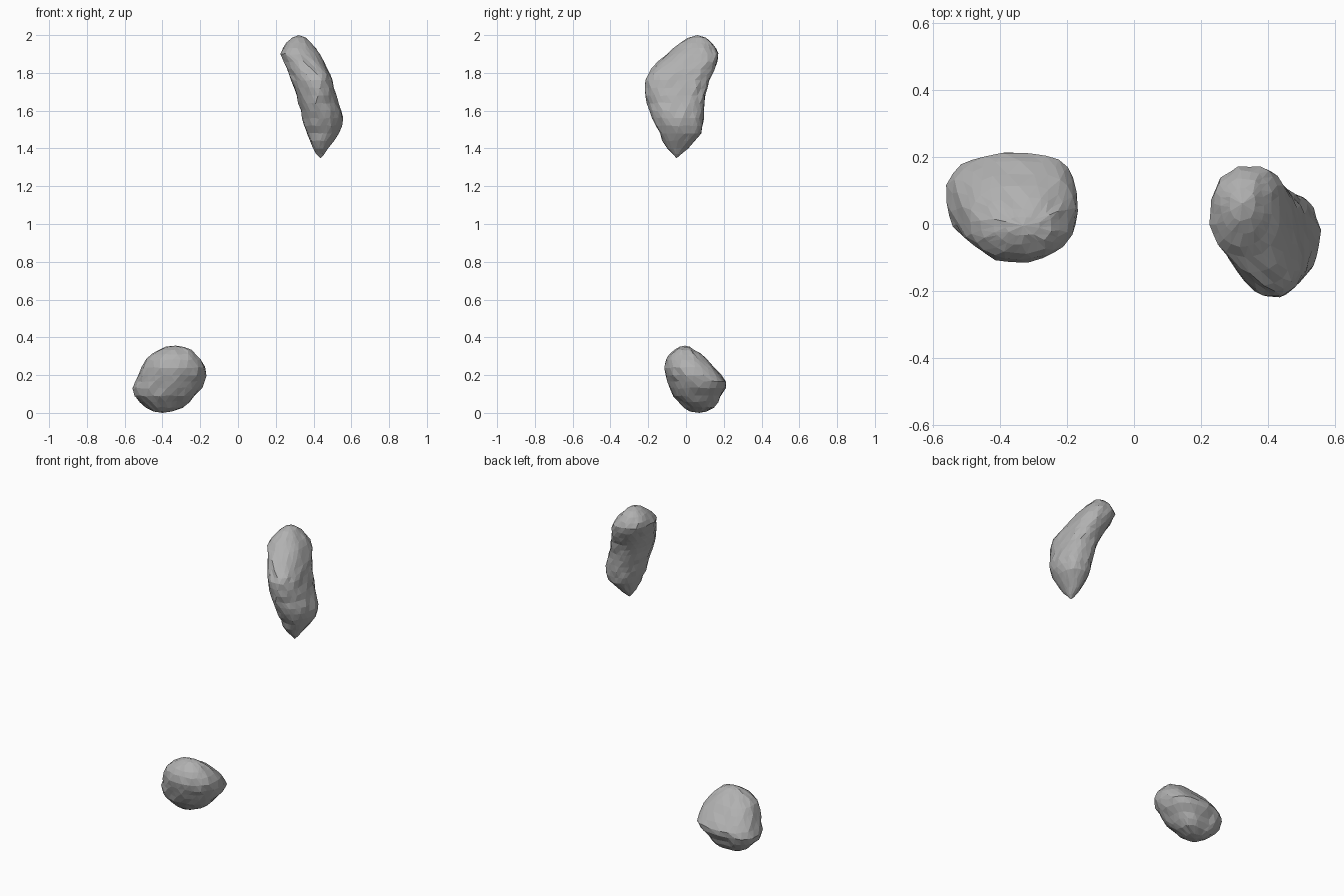
import bpy, bmesh, math, random
from mathutils import Vector

random.seed(4)
SIDES = 24

# Dark grey stone
stone = bpy.data.materials.new("stone_grey")
stone.diffuse_color = (0.44, 0.44, 0.44, 1)


def power(v, n):
    return math.copysign(abs(v) ** (2.0 / n), v)


def rock(name, bottom, rings, top, back_left, back_right, dents):
    """Loft of irregular rings:
    (z, x min, x max, y min, y max, x shift per y in front, same at back)."""
    bm = bmesh.new()
    loops = []
    for i, (z, x0, x1, y0, y1, front, back) in enumerate(rings):
        loop = []
        jitter = min(0.004, 0.02 * (x1 - x0))
        for k in range(SIDES):
            a = (k + 0.5 * (i % 2)) * math.tau / SIDES
            c, s = math.cos(a), math.sin(a)
            n = 2.1 if s < 0 else (back_left if c < 0 else back_right)
            dy = power(s, n) * (y1 - y0) / 2
            shear = front if dy < 0 else back
            x = (x0 + x1) / 2 + power(c, n) * (x1 - x0) / 2 + shear * dy
            p = Vector((x, (y0 + y1) / 2 + dy, z))
            p += Vector([random.uniform(-1, 1) * jitter for _ in range(3)])
            # small chips and cracks
            mid = Vector(((x0 + x1) / 2, (y0 + y1) / 2, z))
            for site, depth in dents:
                d = (p - Vector(site)).length
                if d < 0.05:
                    p += (mid - p).normalized() * depth * (1 - d / 0.05)
            loop.append(bm.verts.new(p))
        loops.append(loop)
    # triangulated bands between staggered rings
    for i in range(len(loops) - 1):
        a, b = loops[i], loops[i + 1]
        for k in range(SIDES):
            m = (k + 1) % SIDES
            if i % 2 == 0:
                bm.faces.new((a[k], a[m], b[k]))
                bm.faces.new((a[m], b[m], b[k]))
            else:
                bm.faces.new((a[k], a[m], b[m]))
                bm.faces.new((a[k], b[m], b[k]))
    # end tips
    low, high = bm.verts.new(bottom), bm.verts.new(top)
    for k in range(SIDES):
        m = (k + 1) % SIDES
        bm.faces.new((low, loops[0][m], loops[0][k]))
        bm.faces.new((high, loops[-1][k], loops[-1][m]))
    # merge the slivers near the tips
    bmesh.ops.remove_doubles(bm, verts=bm.verts, dist=0.011)
    bmesh.ops.recalc_face_normals(bm, faces=bm.faces)
    mesh = bpy.data.meshes.new(name)
    bm.to_mesh(mesh)
    bm.free()
    mesh.materials.append(stone)
    obj = bpy.data.objects.new(name, mesh)
    bpy.context.collection.objects.link(obj)
    return obj


# Rounded stone at the bottom
rock("lower_stone", (-0.40, 0.07, 0.0), [
    (0.008, -0.45, -0.35, 0.02, 0.11, 0, 0),
    (0.03, -0.485, -0.29, -0.01, 0.15, 0, 0),
    (0.06, -0.52, -0.255, -0.04, 0.17, 0, 0),
    (0.09, -0.55, -0.225, -0.065, 0.185, 0, 0),
    (0.13, -0.56, -0.19, -0.083, 0.212, 0, 0),
    (0.165, -0.547, -0.177, -0.097, 0.215, 0, 0.06),
    (0.20, -0.53, -0.171, -0.107, 0.187, 0, 0.06),
    (0.24, -0.51, -0.173, -0.115, 0.152, 0, 0.04),
    (0.28, -0.487, -0.195, -0.108, 0.113, 0, 0),
    (0.31, -0.455, -0.22, -0.087, 0.077, 0, 0),
    (0.333, -0.42, -0.245, -0.06, 0.047, 0, 0),
    (0.349, -0.385, -0.28, -0.035, 0.02, 0, 0),
], (-0.33, -0.005, 0.356), 2.7, 2.7,
    [((-0.46, 0.20, 0.14), 0.02), ((-0.42, 0.16, 0.07), 0.02)])

# Tall, bent stone at the top
rock("upper_stone", (0.437, -0.05, 1.348), [
    (1.37, 0.415, 0.458, -0.07, -0.025, 0, 0),
    (1.40, 0.397, 0.478, -0.10, 0.01, 0.05, 0),
    (1.44, 0.38, 0.508, -0.127, 0.045, 0.1, 0),
    (1.48, 0.366, 0.535, -0.145, 0.08, 0.1, 0),
    (1.52, 0.353, 0.55, -0.165, 0.09, 0.1, -0.02),
    (1.56, 0.342, 0.555, -0.18, 0.093, 0.05, -0.02),
    (1.60, 0.333, 0.545, -0.195, 0.096, 0, 0),
    (1.64, 0.32, 0.532, -0.207, 0.1, 0, 0),
    (1.68, 0.308, 0.52, -0.214, 0.104, -0.05, 0.03),
    (1.72, 0.294, 0.507, -0.218, 0.112, -0.1, 0.05),
    (1.76, 0.28, 0.493, -0.22, 0.124, -0.15, 0.05),
    (1.79, 0.27, 0.482, -0.209, 0.138, -0.18, 0.05),
    (1.82, 0.257, 0.47, -0.183, 0.153, -0.15, 0.05),
    (1.86, 0.24, 0.453, -0.145, 0.168, -0.1, 0.08),
    (1.90, 0.224, 0.434, -0.102, 0.174, 0, 0.08),
    (1.93, 0.236, 0.412, -0.067, 0.159, 0, 0.05),
    (1.96, 0.258, 0.388, -0.03, 0.137, 0, 0),
    (1.985, 0.284, 0.361, 0.008, 0.108, 0, 0),
], (0.322, 0.06, 2.0), 2.2, 2.4,
    [((0.40, -0.20, 1.78), 0.015), ((0.45, -0.19, 1.64), 0.015),
     ((0.49, 0.03, 1.69), 0.01), ((0.43, -0.15, 1.48), 0.015)])
